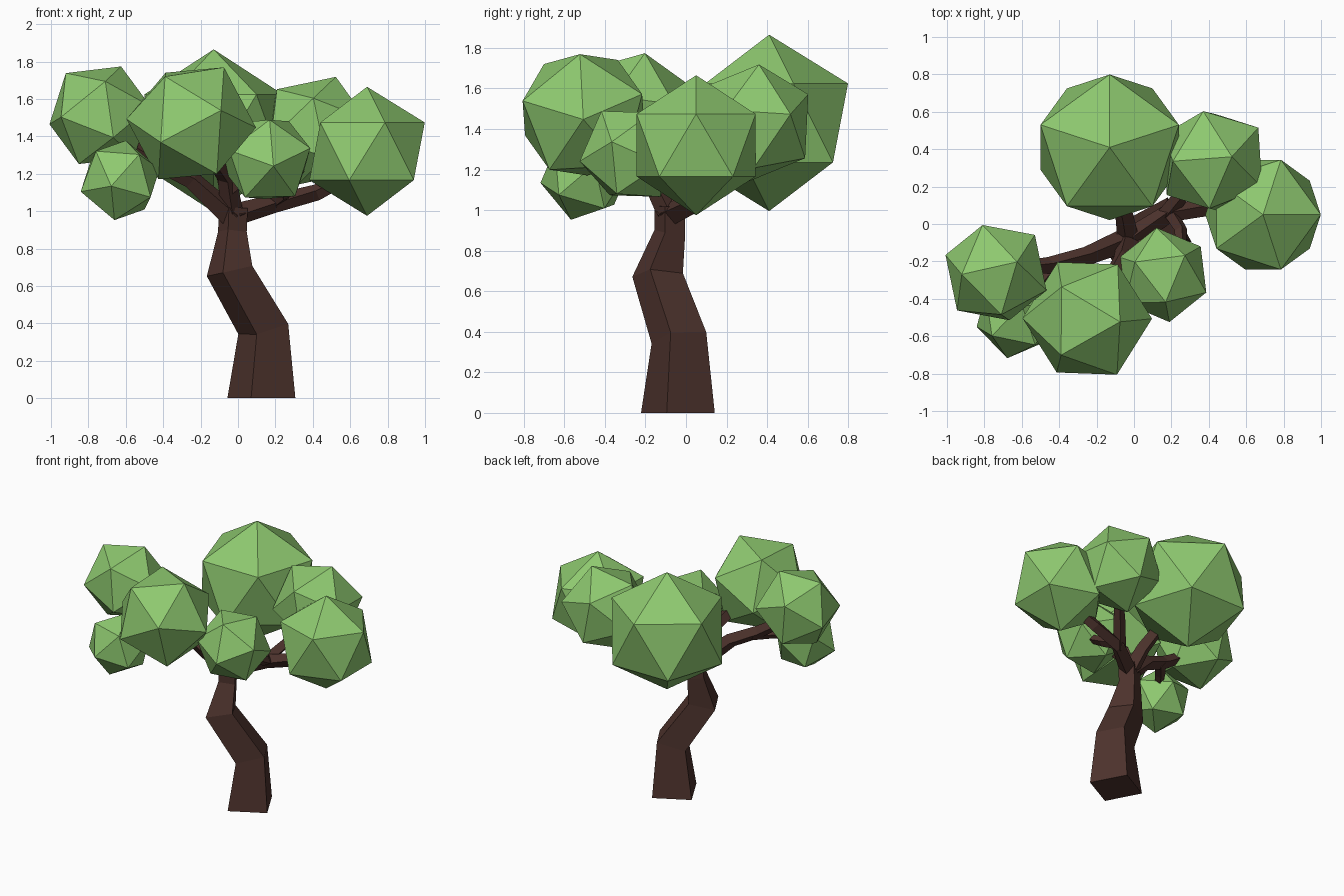
import bpy, bmesh
from mathutils import Vector, Matrix

if "Cube" in bpy.data.objects:
    bpy.data.objects.remove(bpy.data.objects["Cube"])


def material(name, color):
    m = bpy.data.materials.new(name)
    m.diffuse_color = color
    m.use_nodes = True
    m.node_tree.nodes["Principled BSDF"].inputs["Base Color"].default_value = m.diffuse_color
    return m


BARK = material("bark", (0.075, 0.033, 0.026, 1))
LEAF = material("leaf", (0.27, 0.58, 0.16, 1))


def finish(name, bm, mat):
    bmesh.ops.recalc_face_normals(bm, faces=bm.faces[:])
    me = bpy.data.meshes.new(name)
    bm.to_mesh(me)
    bm.free()
    me.materials.append(mat)
    ob = bpy.data.objects.new(name, me)
    bpy.context.collection.objects.link(ob)
    return ob


def frame(a, b):
    """Rotation whose axes follow the icosahedron edge from corner b to corner a."""
    a, b = Vector(a).normalized(), Vector(b).normalized()
    m, e = (a + b).normalized(), (a - b).normalized()
    return Matrix((e, m.cross(e), m)).transposed()


REST = frame((0, 0, 1), (0.894, 0, 0.447))


def clump(name, centre, radius, a, b):
    """Icosahedron turned so that two neighbouring corners point along a and b."""
    bm = bmesh.new()
    turn = (frame(a, b) @ REST.transposed()).to_4x4()
    bmesh.ops.create_icosphere(bm, subdivisions=1, radius=radius,
                               matrix=Matrix.Translation(centre) @ turn)
    return finish(name, bm, LEAF)


def limb(name, path, ref=(-0.29, -0.957, 0.0), start=None):
    """Four-sided tapering limb through (x, y, z, radius) points."""
    bm = bmesh.new()
    pts = [Vector(p[:3]) for p in path]
    steps = [(q - p).normalized() for p, q in zip(pts, pts[1:])]
    rings = []
    for i, p in enumerate(pts):
        d = steps[max(i - 1, 0)] + steps[min(i, len(steps) - 1)]
        if i == 0 and start:
            d = Vector(start)
        d.normalize()
        u = Vector(ref)
        u = (u - d * u.dot(d)).normalized()
        v = d.cross(u)
        r = path[i][3]
        rings.append([bm.verts.new(p + o * r) for o in (u, v, -u, -v)])
    for lo, hi in zip(rings, rings[1:]):
        for k in range(4):
            n = (k + 1) % 4
            bm.faces.new((lo[k], lo[n], hi[n], hi[k]))
    bm.faces.new(rings[0][::-1])
    bm.faces.new(rings[-1])
    return finish(name, bm, BARK)


# Crooked trunk
limb("trunk", [(0.125, -0.04, 0, 0.19), (0.135, -0.035, 0.37, 0.142),
               (-0.045, -0.14, 0.68, 0.13), (-0.03, -0.08, 0.89, 0.08),
               (-0.025, -0.08, 1.02, 0.08)], start=(0, 0, 1))

# Branches
UP = (0.3, 0.2, 1)
limb("right_branch", [(-0.02, -0.08, 0.98, 0.06), (0.19, 0.06, 1.04, 0.05),
                      (0.42, 0.09, 1.10, 0.045), (0.62, 0.07, 1.2, 0.035)], UP)
limb("back_right_branch", [(0.17, 0.05, 1.03, 0.045), (0.27, 0.17, 1.15, 0.04),
                           (0.38, 0.29, 1.28, 0.03)], UP)
limb("front_right_twig", [(0.19, 0.07, 1.05, 0.04), (0.25, -0.03, 1.09, 0.035),
                          (0.25, -0.13, 1.15, 0.03)], UP)
limb("left_branch", [(-0.03, -0.08, 0.97, 0.065), (-0.25, -0.17, 1.17, 0.05),
                     (-0.45, -0.22, 1.27, 0.045), (-0.65, -0.24, 1.4, 0.035)], UP)
limb("left_twig", [(-0.40, -0.2, 1.24, 0.04), (-0.49, -0.31, 1.23, 0.035),
                   (-0.58, -0.44, 1.2, 0.025)], UP)
limb("back_branch", [(-0.03, -0.08, 0.98, 0.06), (-0.05, 0.04, 1.12, 0.05),
                     (-0.1, 0.25, 1.3, 0.04)], (1, 0, 0.2))
limb("front_branch", [(-0.03, -0.08, 0.98, 0.06), (-0.06, -0.18, 1.18, 0.05),
                      (-0.18, -0.38, 1.36, 0.04)], (1, 0, 0.2))
limb("front_twig", [(-0.05, -0.14, 1.11, 0.04), (0.03, -0.2, 1.17, 0.03),
                    (0.1, -0.24, 1.22, 0.025)], UP)

# Leaf clumps
clump("leaves_back", (-0.13, 0.41, 1.43), 0.435, (0, 0, 1), (0, 0.894, 0.447))
clump("leaves_right", (0.69, 0.05, 1.32), 0.345, (0, 0, 1), (0.894, 0, 0.447))
clump("leaves_front", (-0.25, -0.505, 1.47), 0.347,
      (0.164, -0.02, 0.287), (-0.14, -0.20, 0.26))
clump("leaves_left", (-0.738, -0.26, 1.513), 0.29,
      (0.12, 0.06, 0.27), (-0.19, -0.01, 0.23))
clump("leaves_left_low", (-0.63, -0.50, 1.165), 0.225,
      (0.035, 0.07, 0.204), (-0.15, -0.115, 0.17))
clump("leaves_front_right", (0.155, -0.272, 1.277), 0.257,
      (0.02, -0.14, 0.222), (0.11, 0.09, 0.20))
clump("leaves_back_right", (0.42, 0.335, 1.43), 0.307,
      (0.11, 0.025, 0.285), (-0.22, 0.0, 0.22))
